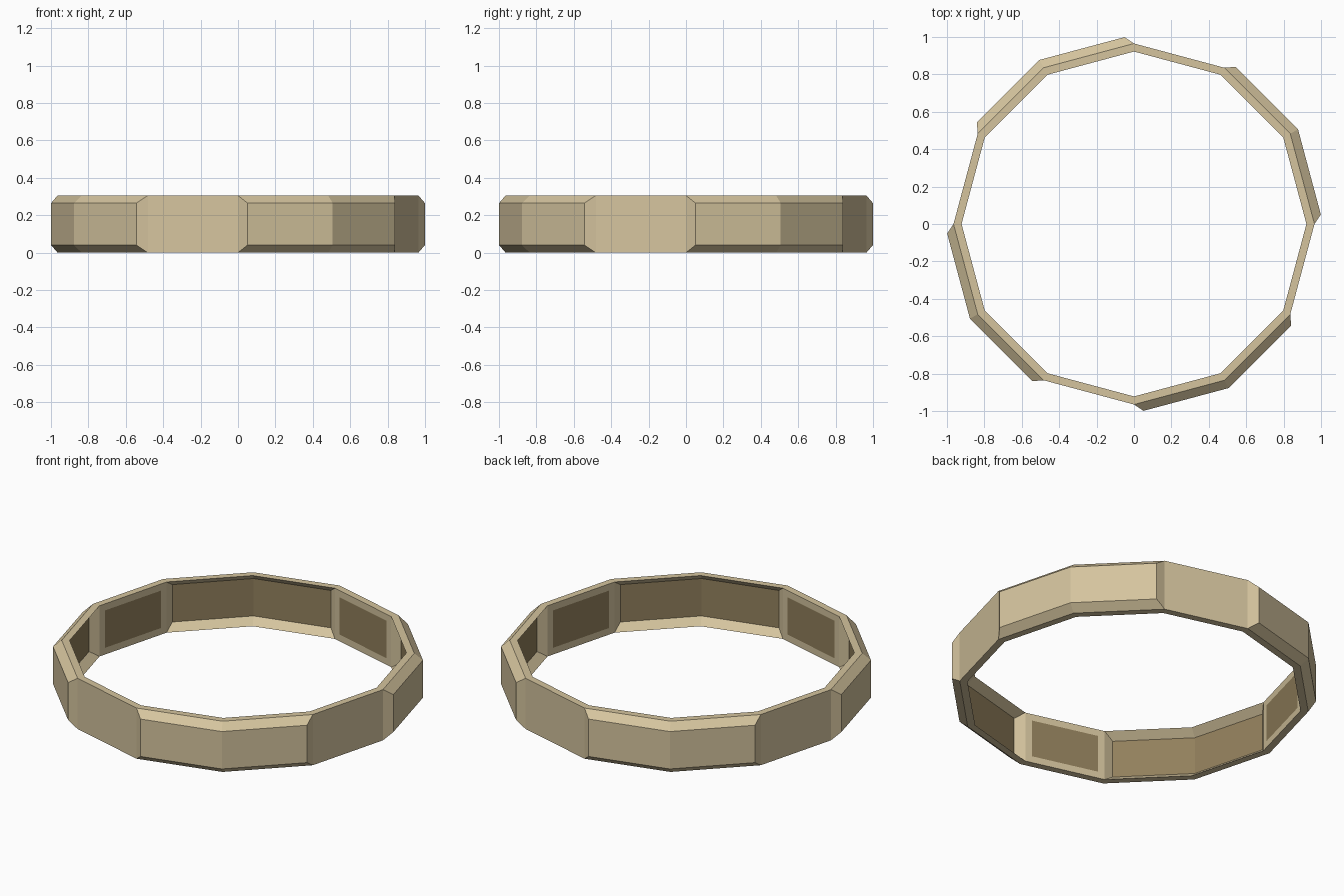
import bpy, bmesh
from math import cos, sin, pi
from mathutils import Vector

if "Cube" in bpy.data.objects:
    bpy.data.objects.remove(bpy.data.objects["Cube"])

STEP = pi / 6             # twelve-sided ring
H = 0.305                 # ring height
OUT_R, IN_R = 0.965, 0.922
MARGIN, BULGE = 0.04, 0.046


def material(name, rgb):
    m = bpy.data.materials.new(name)
    m.diffuse_color = (*rgb, 1)
    m.use_nodes = True
    m.node_tree.nodes["Principled BSDF"].inputs["Base Color"].default_value = m.diffuse_color
    return m


def polar(r, k, z=0.0):
    return Vector((r * cos(k * STEP), r * sin(k * STEP), z))


bm = bmesh.new()


def face(points, mat=0):
    bm.faces.new([bm.verts.new(p) for p in points]).material_index = mat


def panel_group(r, k, n, push, mat):
    """n neighbouring sides whose framed centre panel is pushed outward."""
    base = [polar(r, k + i) for i in range(n + 1)]
    apothem = r * cos(STEP / 2) + push
    inner = [polar(apothem / cos(STEP / 2), k + i) for i in range(n + 1)]
    # the two ends of the panel are drawn in along their sides
    for end, nxt, side in ((0, 1, k + 0.5), (n, n - 1, k + n - 0.5)):
        along = (base[nxt] - base[end]).normalized()
        inner[end] = base[end] + along * MARGIN + polar(push, side)

    def at(p, z):
        return Vector((p.x, p.y, z))

    lo, hi = MARGIN, H - MARGIN
    for i in range(n):
        a, b, c, d = base[i], base[i + 1], inner[i], inner[i + 1]
        face([at(c, lo), at(d, lo), at(d, hi), at(c, hi)], mat)
        face([at(a, 0), at(b, 0), at(d, lo), at(c, lo)])
        face([at(c, hi), at(d, hi), at(b, H), at(a, H)])
    for i in (0, n):
        a, c = base[i], inner[i]
        face([at(a, 0), at(c, lo), at(c, hi), at(a, H)])


# four repeats: a two-sided raised panel followed by one flush side
for q in range(0, 12, 3):
    for r, mat in ((OUT_R, 0), (IN_R, 1)):
        panel_group(r, q, 2, BULGE, mat)
        panel_group(r, q + 2, 1, 0.0, mat)

# flat top and bottom rims
for k in range(12):
    for z in (0, H):
        face([polar(IN_R, k, z), polar(OUT_R, k, z),
              polar(OUT_R, k + 1, z), polar(IN_R, k + 1, z)])

bmesh.ops.remove_doubles(bm, verts=bm.verts, dist=1e-4)
bmesh.ops.recalc_face_normals(bm, faces=bm.faces)
mesh = bpy.data.meshes.new("panelled_ring")
bm.to_mesh(mesh)
bm.free()
mesh.materials.append(material("tan", (0.66, 0.55, 0.34)))
mesh.materials.append(material("inner_panel_brown", (0.285, 0.214, 0.107)))
ring = bpy.data.objects.new("panelled_ring", mesh)
bpy.context.collection.objects.link(ring)
